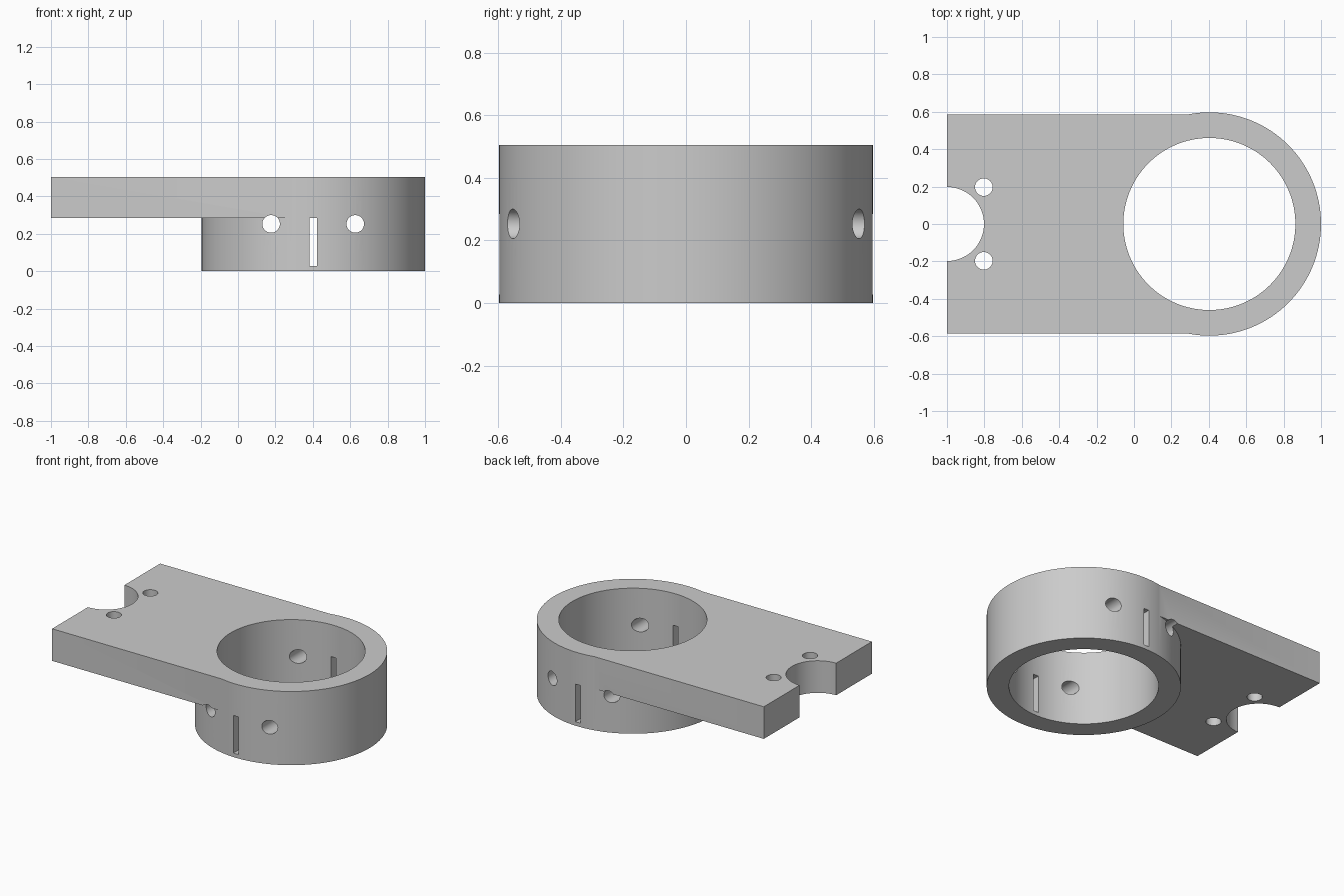
import bpy
from math import radians

cube = bpy.data.objects.get("Cube")
if cube:
    bpy.data.objects.remove(cube, do_unlink=True)

RING_X, OUTER, INNER = 0.403, 0.597, 0.46
HEIGHT, PLATE_Z, PLATE_Y = 0.505, 0.285, 0.585

grey = bpy.data.materials.new("plain grey")
grey.use_nodes = True
colour = (0.6, 0.6, 0.6, 1)
grey.diffuse_color = colour
grey.node_tree.nodes["Principled BSDF"].inputs["Base Color"].default_value = colour


def box(name, low, high):
    centre = [(a + b) / 2 for a, b in zip(low, high)]
    bpy.ops.mesh.primitive_cube_add(size=1, location=centre)
    ob = bpy.context.object
    ob.name = name
    ob.scale = [b - a for a, b in zip(low, high)]
    bpy.ops.object.transform_apply(location=True, rotation=True, scale=True)
    return ob


def cylinder(name, radius, depth, centre, sides=48, along_y=False):
    turn = (radians(90), 0, 0) if along_y else (0, 0, 0)
    bpy.ops.mesh.primitive_cylinder_add(vertices=sides, radius=radius, depth=depth,
                                        location=centre, rotation=turn)
    ob = bpy.context.object
    ob.name = name
    bpy.ops.object.transform_apply(location=True, rotation=True, scale=True)
    return ob


def combine(body, tool, operation):
    bpy.ops.object.select_all(action="DESELECT")
    bpy.context.view_layer.objects.active = body
    body.select_set(True)
    mod = body.modifiers.new(operation.lower(), "BOOLEAN")
    mod.operation, mod.solver, mod.object = operation, "EXACT", tool
    bpy.ops.object.modifier_apply(modifier=mod.name)
    bpy.data.objects.remove(tool, do_unlink=True)


# Clamp ring joined to the flat mounting plate
bracket = cylinder("clamp_bracket", OUTER, HEIGHT, (RING_X, 0, HEIGHT / 2), 128)
plate = box("mounting_plate", (-1, -PLATE_Y, PLATE_Z), (RING_X, PLATE_Y, HEIGHT))
combine(bracket, plate, "UNION")

# Main bore and the half-round notch at the plate end
cutters = [cylinder("bore", INNER, 2, (RING_X, 0, 0), 128),
           cylinder("end_notch", 0.198, 2, (-1, 0, 0), 64)]

# Screw holes beside the notch
for side in (-1, 1):
    cutters.append(cylinder("plate_hole", 0.047, 2, (-0.803, side * 0.197, 0)))

# Cross holes and narrow strap slot through both walls of the ring
for x in (0.177, 0.627):
    cutters.append(cylinder("cross_hole", 0.047, 2, (x, 0, 0.253), along_y=True))
cutters.append(box("strap_slot", (0.382, -1, 0.027), (0.422, 1, PLATE_Z)))

for cutter in cutters:
    combine(bracket, cutter, "DIFFERENCE")

bracket.data.materials.clear()
bracket.data.materials.append(grey)
bpy.ops.object.shade_smooth_by_angle(angle=radians(30))
